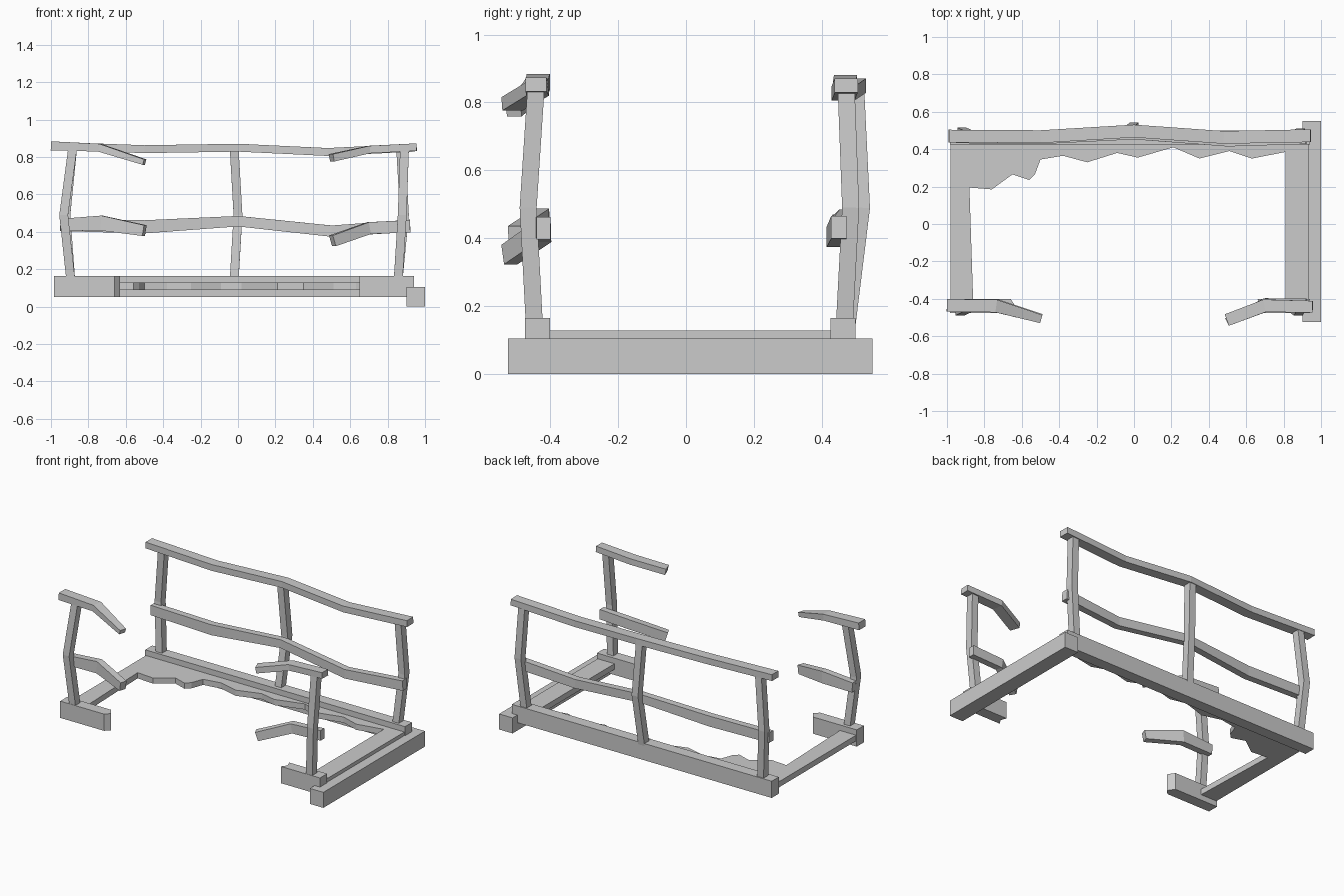
import bpy, bmesh
from mathutils import Vector

if "Cube" in bpy.data.objects:
    bpy.data.objects.remove(bpy.data.objects["Cube"])


def make(name, bm):
    bmesh.ops.recalc_face_normals(bm, faces=bm.faces[:])
    me = bpy.data.meshes.new(name)
    bm.to_mesh(me)
    bm.free()
    ob = bpy.data.objects.new(name, me)
    bpy.context.collection.objects.link(ob)
    return ob


def slab(name, outline, z0, z1):
    """Flat outline extruded upward."""
    bm = bmesh.new()
    face = bm.faces.new([bm.verts.new((x, y, z0)) for x, y in outline])
    r = bmesh.ops.extrude_face_region(bm, geom=[face])
    top = [v for v in r["geom"] if isinstance(v, bmesh.types.BMVert)]
    bmesh.ops.translate(bm, verts=top, vec=(0, 0, z1 - z0))
    return make(name, bm)


def bar(name, path, sizes, side=None):
    """Rectangular bar along a bent path; sizes = (width, height) per point."""
    pts = [Vector(p) for p in path]
    bm = bmesh.new()
    rings = []
    for i, p in enumerate(pts):
        a = (p - pts[i - 1]).normalized() if i else Vector()
        b = (pts[i + 1] - p).normalized() if i < len(pts) - 1 else Vector()
        t = (a + b).normalized()
        n = Vector(side) if side else Vector((-t.y, t.x, 0)).normalized()
        u = t.cross(n).normalized()
        w, h = sizes[i]
        rings.append([bm.verts.new(p + n * w / 2 * s + u * h / 2 * q)
                      for s, q in ((-1, -1), (1, -1), (1, 1), (-1, 1))])
    for r0, r1 in zip(rings, rings[1:]):
        for k in range(4):
            m = (k + 1) % 4
            bm.faces.new((r0[k], r0[m], r1[m], r1[k]))
    bm.faces.new(rings[0])
    bm.faces.new(rings[-1])
    return make(name, bm)


# Long side beams; the front one is snapped in the middle
slab("back_beam", [(-.985, .425), (.94, .425), (.94, .5), (-.985, .5)], .053, .165)
slab("front_beam_left", [(-.985, -.475), (-.66, -.475), (-.63, -.445),
                         (-.66, -.4), (-.985, -.4)], .053, .165)
slab("front_beam_right", [(.94, -.475), (.94, -.4), (.66, -.4),
                          (.675, -.44), (.65, -.475)], .053, .165)

# Cross beam under the right end
slab("end_beam", [(.9, -.525), (1, -.525), (1, .55), (.9, .55)], 0, .104)

# Deck with a ragged hole open to the front
ragged = [(-.88, .195), (-.76, .185), (-.65, .265), (-.56, .235), (-.53, .265),
          (-.5, .345), (-.38, .365), (-.25, .33), (-.09, .38), (.02, .355),
          (.21, .41), (.35, .35), (.51, .39), (.63, .35), (.81, .385)]
slab("deck", [(.81, -.41), (.935, -.41), (.935, .44), (-.98, .44), (-.98, -.41),
              (-.86, -.41)] + ragged, .09, .128)

# Bent posts
posts = {
    "front_post_left": ((-.895, -.447), (-.932, -.465), (-.885, -.442)),
    "front_post_right": ((.857, -.447), (.878, -.465), (.89, -.442)),
    "back_post_left": ((-.895, .467), (-.92, .49), (-.885, .475)),
    "back_post_center": ((-.02, .475), (0, .517), (-.02, .5)),
    "back_post_right": ((.857, .467), (.89, .485), (.87, .472)),
}
for name, xy in posts.items():
    bar(name, [(x, y, z) for (x, y), z in zip(xy, (.15, .49, .84))],
        [(.047, .05)] * 3, side=(1, 0, 0))

# Complete back rails
bar("back_rail_top", [(-.99, .47, .86), (-.5, .467, .842), (0, .497, .85),
                      (.48, .463, .827), (.945, .472, .85)], [(.068, .042)] * 5)
bar("back_rail_middle", [(-.95, .455, .437), (-.5, .45, .427), (0, .475, .457),
                         (.5, .437, .404), (.92, .45, .432)],
    [(.045, .066), (.045, .07), (.045, .056), (.045, .06), (.045, .066)])

# Broken front rails
bar("front_rail_top_left", [(-1, -.435, .86), (-.74, -.438, .85), (-.5, -.507, .773)],
    [(.068, .048), (.068, .042), (.045, .03)])
bar("front_rail_top_right", [(.955, -.442, .853), (.7, -.437, .84), (.5, -.512, .796)],
    [(.062, .04), (.068, .04), (.065, .04)])
bar("front_rail_middle_left", [(-.95, -.425, .437), (-.73, -.425, .447), (-.5, -.502, .407)],
    [(.045, .065), (.045, .08), (.045, .058)])
bar("front_rail_middle_right", [(.92, -.42, .43), (.7, -.42, .42), (.505, -.52, .352)],
    [(.042, .066), (.045, .064), (.045, .06)])
